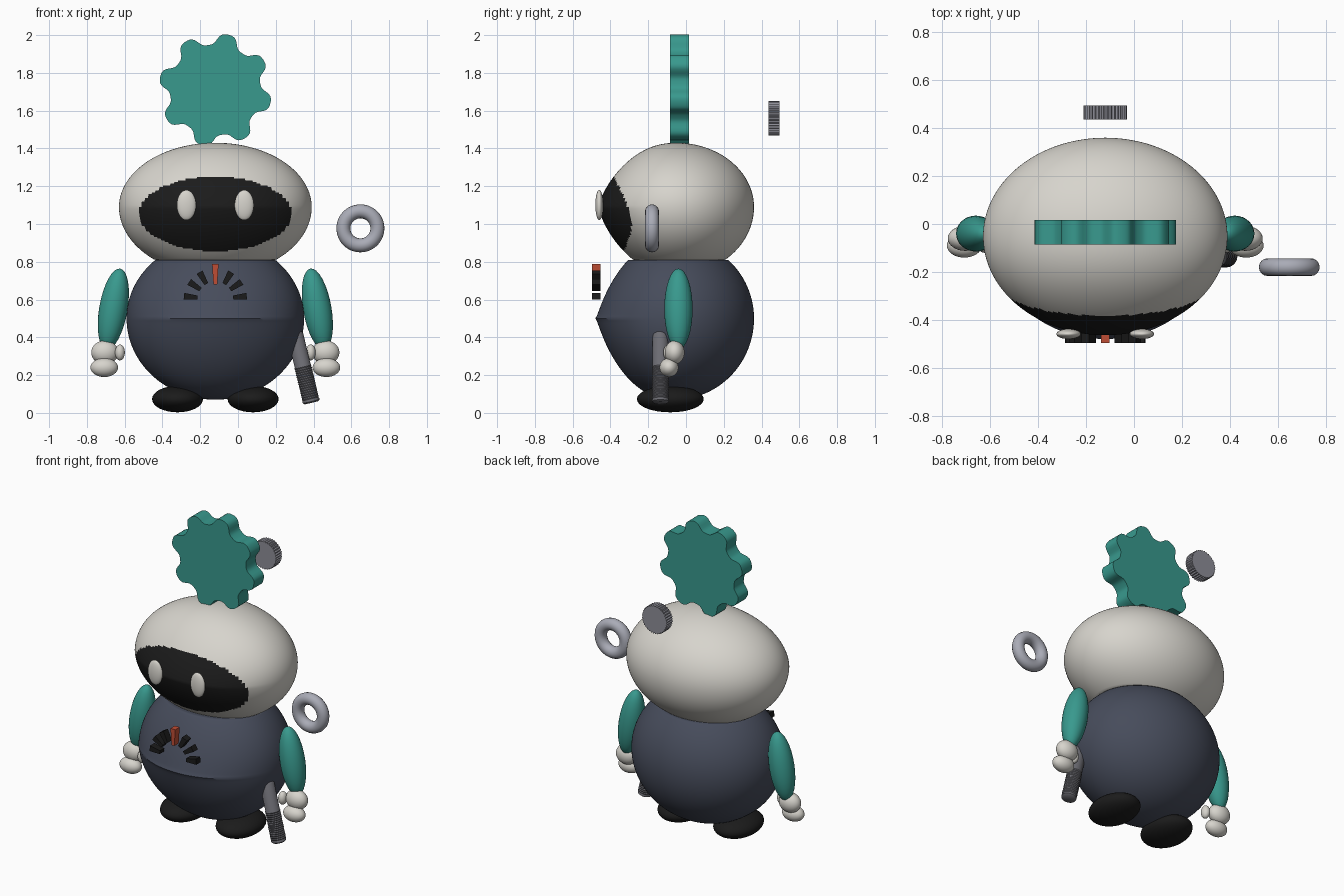
import bpy, bmesh, math
from mathutils import Matrix

if "Cube" in bpy.data.objects:
    bpy.data.objects.remove(bpy.data.objects["Cube"])

CX = -0.12  # symmetry plane of the robot


def mat(name, r, g, b):
    m = bpy.data.materials.new(name)
    m.diffuse_color = (r, g, b, 1)
    m.use_nodes = True
    m.node_tree.nodes["Principled BSDF"].inputs["Base Color"].default_value = m.diffuse_color
    return m


WHITE = mat("warm_white", 0.68, 0.66, 0.61)
SLATE = mat("slate_blue", 0.062, 0.072, 0.105)
TEAL = mat("teal", 0.04, 0.32, 0.27)
BLACK = mat("black", 0.011, 0.011, 0.011)
RED = mat("red_orange", 0.52, 0.075, 0.035)
SILVER = mat("silver", 0.40, 0.41, 0.47)
STEEL = mat("steel", 0.27, 0.27, 0.31)
GREY = mat("dark_grey", 0.15, 0.15, 0.17)


def finish(name, bm, material, angle=35):
    bmesh.ops.recalc_face_normals(bm, faces=bm.faces)
    me = bpy.data.meshes.new(name)
    bm.to_mesh(me)
    bm.free()
    me.materials.append(material)
    ob = bpy.data.objects.new(name, me)
    bpy.context.collection.objects.link(ob)
    bpy.ops.object.select_all(action='DESELECT')
    ob.select_set(True)
    bpy.context.view_layer.objects.active = ob
    bpy.ops.object.shade_smooth_by_angle(angle=math.radians(angle))
    return ob


def ellipsoid(name, loc, radii, material, tilt=0, seg=32):
    bm = bmesh.new()
    bmesh.ops.create_uvsphere(bm, u_segments=seg, v_segments=seg // 2, radius=1)
    bm.transform(Matrix.Translation(loc) @ Matrix.Rotation(tilt, 4, 'Y')
                 @ Matrix.Diagonal((*radii, 1)))
    return finish(name, bm, material, 60)


def prism(name, outline, y0, y1, material, angle=35):
    """Extrude an (x, z) outline along y."""
    bm = bmesh.new()
    rings = [[bm.verts.new((x, y, z)) for x, z in outline] for y in (y0, y1)]
    n = len(outline)
    for ring in rings:
        bm.faces.new(ring)
    for i in range(n):
        j = (i + 1) % n
        bm.faces.new((rings[0][i], rings[0][j], rings[1][j], rings[1][i]))
    return finish(name, bm, material, angle)


def lathe(name, profile, material, matrix, seg=24, closed=False):
    """Spin an (r, z) profile around z."""
    bm = bmesh.new()
    rings = [[bm.verts.new((r * math.cos(2 * math.pi * i / seg),
                            r * math.sin(2 * math.pi * i / seg), z))
              for i in range(seg)] for r, z in profile]
    pairs = list(zip(rings, rings[1:]))
    if closed:
        pairs.append((rings[-1], rings[0]))
    else:
        bm.faces.new(rings[0])
        bm.faces.new(rings[-1])
    for a, b in pairs:
        for i in range(seg):
            j = (i + 1) % seg
            bm.faces.new((a[i], a[j], b[j], b[i]))
    bm.transform(matrix)
    return finish(name, bm, material, 40)


def pod(name, cy, cz, rx, ry, up, down, zmin, zmax, power, material):
    """Egg shape with a slightly pinched front, cut flat at the neck."""
    bm = bmesh.new()
    bmesh.ops.create_uvsphere(bm, u_segments=144, v_segments=110, radius=1)
    for v in bm.verts:
        x, y, t = v.co
        if y < 0:
            y *= 1 - 0.2 * abs(t) ** power * abs(y) ** 0.5
        z = cz + t * (up if t > 0 else down)
        v.co = (CX + rx * x, cy + ry * y, min(max(z, zmin), zmax))
    bmesh.ops.dissolve_degenerate(bm, dist=1e-6, edges=bm.edges)
    return finish(name, bm, material, 45)


# Body and head, meeting at the neck
pod("body", -0.06, 0.50, 0.47, 0.42, 0.42, 0.43, 0.0, 0.81, 0.7, SLATE)
head = pod("head", -0.052, 1.09, 0.51, 0.412, 0.34, 0.36, 0.81, 2.0, 1.0, WHITE)

# Dark oval visor on the front of the head
head.data.materials.append(BLACK)
for p in head.data.polygons:
    c = p.center
    if c.y < -0.1 and ((c.x - CX) / 0.403) ** 2 + ((c.z - 1.053) / 0.197) ** 2 < 1:
        p.material_index = 1

# Paired parts: eyes, arms, hands, feet
for s, side in ((1, "left"), (-1, "right")):
    def at(dx, y, z):
        return (CX + s * dx, y, z)
    ellipsoid(side + "_eye", at(0.153, -0.459, 1.10), (0.051, 0.021, 0.08), WHITE)
    ellipsoid(side + "_arm", at(0.54, -0.04, 0.55), (0.075, 0.075, 0.217), TEAL, -0.17 * s)
    ellipsoid(side + "_palm", at(0.585, -0.06, 0.32), (0.072, 0.052, 0.063), WHITE)
    ellipsoid(side + "_fingers", at(0.588, -0.09, 0.24), (0.073, 0.05, 0.05), WHITE)
    ellipsoid(side + "_thumb", at(0.505, -0.09, 0.32), (0.026, 0.03, 0.042), WHITE)
    ellipsoid(side + "_foot", at(0.20, -0.083, 0.073), (0.135, 0.177, 0.07), BLACK)

# Eight-toothed gear on top of the head
gear = []
for i in range(160):
    a = 2 * math.pi * i / 160
    wave = math.cos(8 * (a - math.radians(31.5)))
    r = 0.27 + 0.03 * math.tanh(1.6 * wave) / math.tanh(1.6)
    gear.append((CX + r * math.cos(a), 1.71 + r * math.sin(a)))
prism("head_gear", gear, -0.085, 0.017, TEAL)

# Fan of gauge marks in front of the chest
for i, deg in enumerate((6, 34, 60, 90, 120, 146, 174)):
    a = math.radians(deg)
    red = deg == 90
    r0, r1, w0, w1 = (0.08, 0.187, 0.010, 0.017) if red else (0.095, 0.167, 0.011, 0.018)
    mark = [(CX + r * math.cos(a) - w * math.sin(a), 0.60 + r * math.sin(a) + w * math.cos(a))
            for r, w in ((r0, -w0), (r1, -w1), (r1, w1), (r0, w0))]
    prism("gauge_needle" if red else f"gauge_mark_{i}", mark, -0.497, -0.452,
          RED if red else BLACK)

# Knurled knob behind the head
knob = []
for i in range(72):
    a = 2 * math.pi * i / 72
    r = 0.091 if i % 2 else 0.085
    knob.append((CX + r * math.cos(a), 1.56 + r * math.sin(a)))
prism("back_knob", knob, 0.436, 0.495, STEEL, 20)

# Floating ring beside the head
ring = [(0.09 + 0.037 * math.cos(k * math.pi / 8), 0.037 * math.sin(k * math.pi / 8))
        for k in range(16)]
lathe("ring", ring, SILVER,
      Matrix.Translation((0.648, -0.18, 0.977)) @ Matrix.Rotation(math.pi / 2, 4, 'X'),
      48, True)

# Tilted rod with a ribbed grip at its lower end
rod = [(0.036, -0.19), (0.045, -0.183)]
for k in range(16):
    rod += [(0.046, -0.175 + k * 0.012), (0.043, -0.169 + k * 0.012)]
rod += [(0.043, 0.18), (0.036, 0.19)]
lathe("rod", rod, GREY,
      Matrix.Translation((0.345, -0.135, 0.238)) @ Matrix.Rotation(-0.235, 4, 'Y'))
